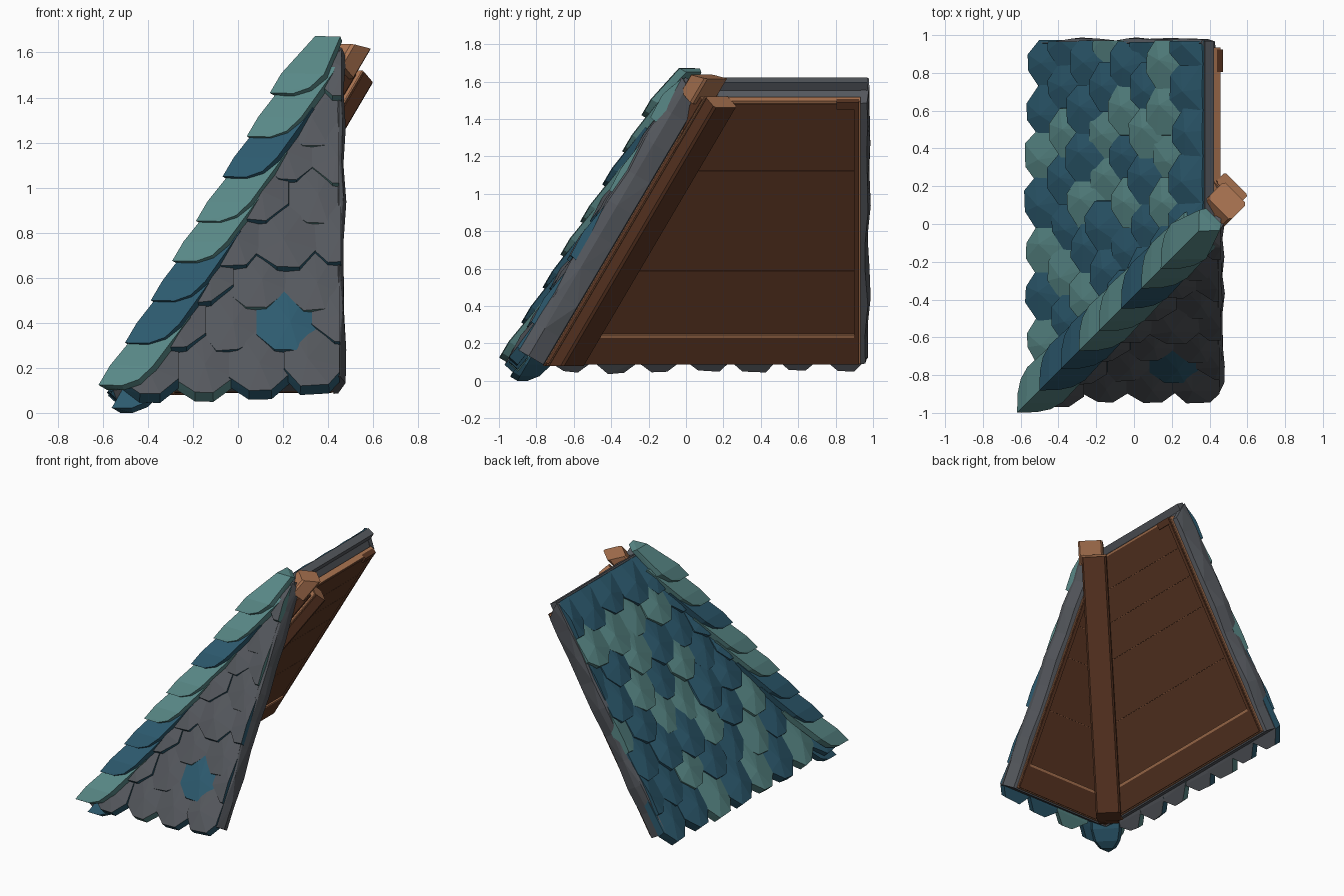
import bpy, bmesh, random
from mathutils import Vector

if "Cube" in bpy.data.objects:
    bpy.data.objects.remove(bpy.data.objects["Cube"])

random.seed(4)
C = 0.38            # the hip lies on the plane x = y + C, which mirrors one slope to the other
L = 1.717           # slope length
TOP_Y, SIDE = 0.97, 0.08   # far end of left slope; of front slope (in mirrored coordinates)
NORMAL = Vector((-0.862, 0, 0.507))


def material(name, rgb):
    m = bpy.data.materials.new(name)
    m.diffuse_color = (*rgb, 1)
    m.use_nodes = True
    m.node_tree.nodes["Principled BSDF"].inputs["Base Color"].default_value = m.diffuse_color
    return m


MATS = [material("dark teal", (0.026, 0.104, 0.160)),
        material("light teal", (0.10, 0.25, 0.245)),
        material("slate grey", (0.090, 0.097, 0.110)),
        material("dark wood", (0.105, 0.037, 0.017)),
        material("light wood", (0.42, 0.18, 0.085))]
DARK, LIGHT, GREY, WOOD, PALE = range(5)


def slope(u, s, w):
    """u along the eave, s up the slope, w out of the slope (left slope)."""
    return Vector((-0.48 + 0.507 * s - 0.862 * w, u, 0.12 + 0.862 * s + 0.507 * w))


def mirror(p):
    return Vector((p.y + C, p.x - C, p.z))


def hip_u(s, w=0):
    return -0.48 + 0.507 * s - 0.862 * w - C


def jit(a):
    return random.uniform(-a, a)


class Part:
    """Collects convex pieces into one object."""

    def __init__(self, name):
        self.name, self.bm = name, bmesh.new()

    def hull(self, pts, mat, clips=(), flip=False, under=None):
        bm = bmesh.new()
        for p in pts:
            bm.verts.new(p)
        bmesh.ops.convex_hull(bm, input=bm.verts[:])
        loose = [v for v in bm.verts if not v.link_faces]
        bmesh.ops.delete(bm, geom=loose, context='VERTS')
        for co, no in clips:
            if not bm.verts:
                break
            r = bmesh.ops.bisect_plane(bm, geom=bm.verts[:] + bm.edges[:] + bm.faces[:],
                                       plane_co=co, plane_no=no, clear_outer=True)
            edges = [e for e in r['geom_cut'] if isinstance(e, bmesh.types.BMEdge)
                     and e.is_valid and len(e.link_faces) < 2]
            if len(edges) > 2:
                bmesh.ops.edgenet_fill(bm, edges=edges)
        if flip:
            for v in bm.verts:
                v.co = mirror(v.co)
        if bm.faces:
            bmesh.ops.recalc_face_normals(bm, faces=bm.faces[:])
            bmesh.ops.dissolve_limit(bm, angle_limit=0.03, verts=bm.verts[:], edges=bm.edges[:])
        out = Vector((0, NORMAL.x, NORMAL.z)) if flip else NORMAL
        for f in bm.faces:
            inner = under is not None and f.normal.dot(out) < -0.3
            f.material_index = under if inner else mat
        me = bpy.data.meshes.new("tmp")
        bm.to_mesh(me)
        bm.free()
        self.bm.from_mesh(me)
        bpy.data.meshes.remove(me)

    def finish(self):
        me = bpy.data.meshes.new(self.name)
        self.bm.to_mesh(me)
        for m in MATS:
            me.materials.append(m)
        bpy.context.collection.objects.link(bpy.data.objects.new(self.name, me))


HIP = ((C, 0, 0), (1, -1, 0))


def slab(part, s0, s1, u0, u1, w0, w1, mat, flip):
    pts = [slope(u, s, w) for u in (u0, u1) for s in (s0, s1) for w in (w0, w1)]
    part.hull(pts, mat, [HIP], flip)


# light tiles per row, eave first, as positions counted from the outer end
LIGHT_TILES = {"left": ("246", "25", "35", "023", "13", "2", "0123", ""),
               "front": ("2", "", "01", "", "0", "0", "01", "0")}

for flip, side, end in ((False, "left", TOP_Y), (True, "front", SIDE)):
    # lumpy grey underlay in bands, with a thicker wavering rim at the outer end and top
    under = Part(side + "_underlay")
    n = 9
    low = -0.10 if flip else -0.09
    edge = [(end + 0.004 + jit(0.010), end + 0.010 + jit(0.012), 0.048 + jit(0.008))
            for _ in range(n + 1)]
    for i in range(n):
        body, rim = [], []
        for k in (i, i + 1):
            s = L * k / n + (0.02 if k == 0 else 0)
            cut = 0.08 if k == n else 0.0
            e0, e1, top = edge[k]
            body += [slope(u, t, w) for u in (-1.2, end - 0.02)
                     for t, w in ((s, 0.02), (s - cut, -0.085))]
            rim += [slope(end - 0.03, s, 0.02), slope(end - 0.012, s, top), slope(e0, s, top - 0.01),
                    slope(e1, s - cut * 0.3, -0.01), slope(e0 - 0.01, s - cut, low),
                    slope(end - 0.037, s - cut, low - 0.005)]
        under.hull(body, GREY, [HIP], flip)
        under.hull(rim, GREY, [HIP], flip)
    slab(under, L - 0.04, L + 0.012, -1.2, end, -0.03, 0.024, GREY, flip)
    under.finish()

    # pale backing, dark boards and trim on the underside
    boards = Part(side + "_boards")
    be = end - 0.036
    slab(boards, 0.03, L - 0.056, -1.2, be, -0.110, -0.07, PALE, flip)
    seams = [0.04, 0.61, 1.0, 1.23, 1.44, L - 0.07]
    for a, b in zip(seams, seams[1:]):
        slab(boards, a + 0.001, b - 0.001, -1.2, be - 0.009, -0.115, -0.08, WOOD, flip)
    slab(boards, 0.036, 0.2, -1.2, be - 0.012, -0.124, -0.09, WOOD, flip)
    slab(boards, 0.2, 0.218, -1.2, be - 0.03, -0.124, -0.09, PALE, flip)
    slab(boards, 0.036, L - 0.07, be - 0.035, be - 0.010, -0.124, -0.09, WOOD, flip)
    slab(boards, L - 0.1, L - 0.055, be - 0.13, be - 0.010, -0.126, -0.09, WOOD, flip)
    boards.finish()

    # overlapping pointed tiles, staggered by row, grey underneath
    tiles = Part(side + "_tiles")
    rows, pitch = 8, 0.245
    for r in range(rows):
        s0 = -0.06 + r * 0.212 - (0.015 if r == 0 else 0)
        u = end - (0.0 if r % 2 else pitch / 2)
        col = 0
        while u > hip_u(s0) - pitch:
            b = s0 + jit(0.025)
            top = min(b + 0.40, L)
            h, t = pitch / 2 + 0.014, 0.066 + jit(0.012)
            outline = [(-h, top, 0.03), (-h, b + 0.09 + jit(0.015), t - 0.014),
                       (-0.05 + jit(0.02), b, t), (0.05 + jit(0.02), b + jit(0.01), t),
                       (h, b + 0.09 + jit(0.015), t - 0.014), (h, top, 0.03),
                       (jit(0.03), b + 0.14, t + 0.006), (jit(0.03), top, 0.036)]
            pts = []
            for du, s, w in outline:
                pts.append(slope(u + du * 0.97, min(s + 0.012, L), w))
                pts.append(slope(u + du, s, max(w - 0.06, -0.015)))
            mat = LIGHT if str(col) in LIGHT_TILES[side][r] else DARK
            lim = end - (0.006 if flip else 0.0) + jit(0.006)
            tiles.hull(pts, mat, [HIP, ((0, lim, 0), (0, 1, 0))], flip, GREY)
            u -= pitch
            col += 1
    tiles.finish()


# saddle-shaped tiles along the hip
def saddle(part, s0, s1, w0, w1, k, k_top, mat):
    pts = []
    for s, w, kk in ((s0, w0, k * 0.55), (s0 + 0.03, w0, k * 0.85),
                     (s0 + 0.10, w0, k), (s1, w1, k_top)):
        pts += [slope(hip_u(s, w), s, w), slope(hip_u(s, w - 0.05) + 0.01, s + 0.01, w - 0.05)]
        for du, drop in ((kk * 0.93, 0.004), (kk, 0.045)):
            a = slope(hip_u(s, w) + du, s, w - drop)
            pts += [a, mirror(a)]
    part.hull(pts, mat)


ridge = Part("hip_tiles")
saddle(ridge, -0.125, 0.2, 0.02, 0.02, 0.17, 0.16, DARK)
for i, m in enumerate((LIGHT, DARK, DARK, LIGHT, LIGHT, DARK, LIGHT, LIGHT)):
    s = -0.06 + i * 0.212 + jit(0.012)
    saddle(ridge, s, min(s + 0.38, 1.755), 0.118 + jit(0.006), 0.078,
           0.205, 0.12 if i == 7 else 0.19, m)
ridge.finish()


# rafter and beam under the hip; slant tilts the upper end towards level
def beam(name, s0, s1, t0, t1, half, mat, shift=0.0, slant=0.0):
    part = Part(name)
    pts = []
    ch = 0.012 if t1 - t0 > 0.04 else 0.004
    for s_end in (s0, s1):
        for a, t in ((half - ch, t0), (half, t0 + ch), (half, t1 - ch), (half - ch, t1)):
            s = s_end + (slant * (t - t0) if s_end == s1 else 0)
            for sg in (-1, 1):
                q = 0.544 * t + 0.507 * s
                pts.append(Vector((-0.48 + q + sg * a * 0.707,
                                   -0.48 - C + shift + q - sg * a * 0.707,
                                   0.12 + 0.862 * s - 0.64 * t)))
    part.hull(pts, mat, [((0, 0, 0.08), (0, 0, -1))])
    for f in part.bm.faces:      # sawn upper end is pale
        if f.normal.z > 0.6:
            f.material_index = PALE
    part.finish()


beam("hip_rafter", 0.06, 1.72, 0.09, 0.165, 0.07, WOOD, 0.04)
beam("rafter_end", 1.69, 1.79, 0.04, 0.15, 0.085, PALE, 0.01, 0.5)
beam("hip_beam", 0.05, 1.745, 0.165, 0.255, 0.086, WOOD, 0.05)
# worn pale edge between rafter and beam
beam("beam_edge", 0.08, 1.742, 0.158, 0.170, 0.092, PALE, 0.05)

# rest on the ground
obs = list(bpy.data.objects)
low = min(v.co.z for o in obs for v in o.data.vertices)
for o in obs:
    o.location.z -= low
